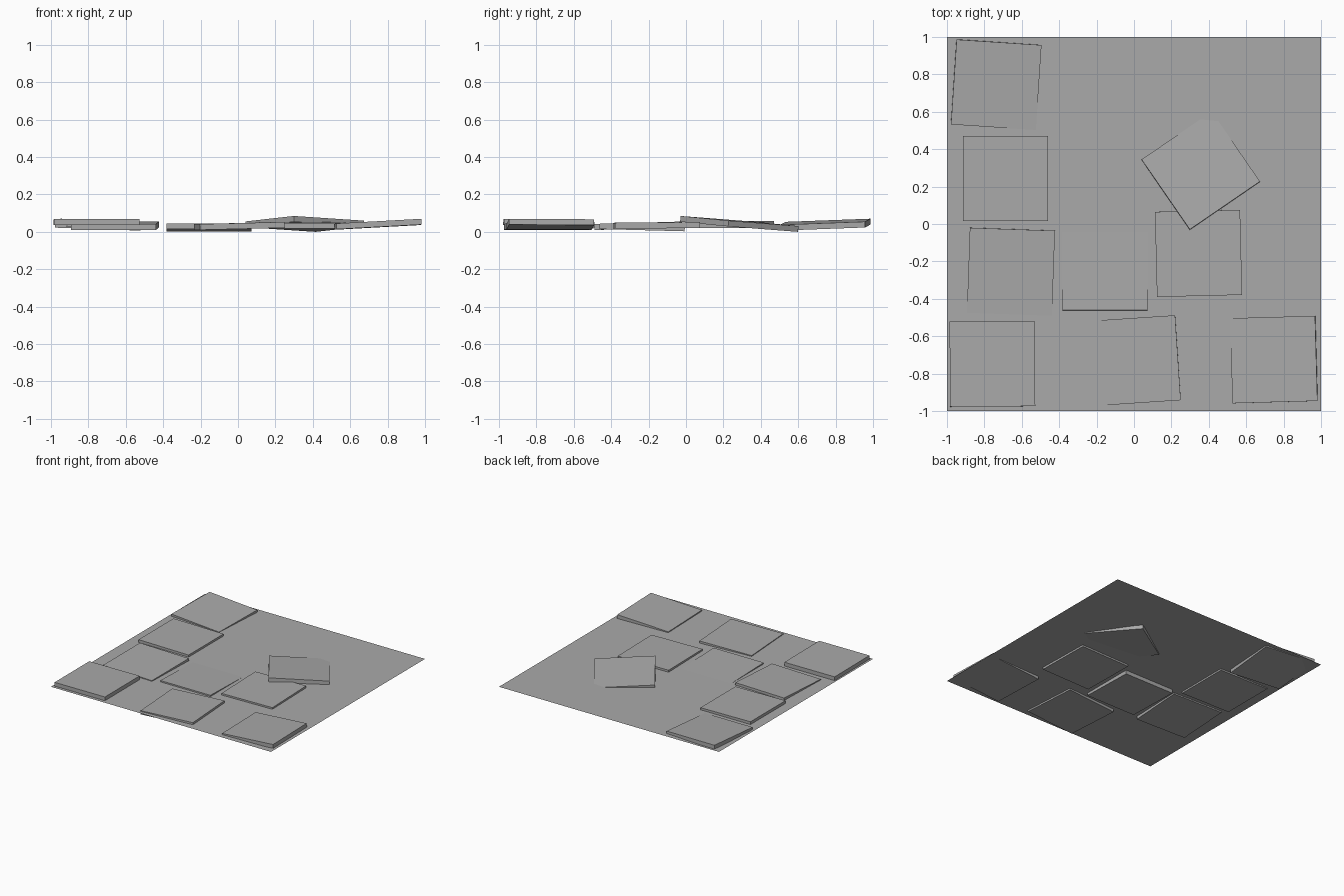
import bpy, math
from mathutils import Matrix, Vector

if "Cube" in bpy.data.objects:
    bpy.data.objects.remove(bpy.data.objects["Cube"])

# One flat grey for everything
grey = bpy.data.materials.new("stone_grey")
grey.diffuse_color = (0.4, 0.4, 0.4, 1)
grey.use_nodes = True
grey.node_tree.nodes["Principled BSDF"].inputs["Base Color"].default_value = grey.diffuse_color

SIZE, THICK, GROUND_Z = 0.455, 0.031, 0.035


def finish(obj, name):
    obj.name = name
    obj.data.name = name
    obj.data.materials.append(grey)


def slab(name, x, y, top, yaw, slope_u=0.0, slope_v=0.0):
    """Square slab: top height at its middle, turn in degrees, slopes along its own sides."""
    bpy.ops.mesh.primitive_cube_add(size=1)
    obj = bpy.context.object
    tilt = (Matrix.Rotation(math.radians(yaw), 4, 'Z')
            @ Matrix.Rotation(math.atan(slope_v), 4, 'X')
            @ Matrix.Rotation(-math.atan(slope_u), 4, 'Y'))
    obj.data.transform(Matrix.Translation(Vector((x, y, top - THICK / 2))) @ tilt
                       @ Matrix.Diagonal((SIZE, SIZE, THICK, 1)))
    finish(obj, name)


# Thin ground sheet that the slabs are sunk into
bpy.ops.mesh.primitive_plane_add(size=2, location=(0, 0, GROUND_Z))
finish(bpy.context.object, "ground_sheet")

# Loose paving slabs: x, y, top, yaw, slopes
slabs = {
    "slab_back_left": (-0.737, 0.745, 0.054, -3.8, -0.035, 0.037),
    "slab_left_upper": (-0.688, 0.243, 0.055, 0.0, -0.012, 0.0),
    "slab_left_lower": (-0.658, -0.255, 0.048, -2.0, 0.0, 0.03),
    "slab_front_left": (-0.757, -0.748, 0.067, 0.4, 0.0, -0.003),
    "slab_centre": (-0.156, -0.234, 0.040, 0.0, 0.0, -0.026),
    "slab_centre_right": (0.345, -0.157, 0.050, 1.4, 0.0, 0.006),
    "slab_tilted": (0.357, 0.285, 0.058, 34.6, -0.055, -0.064),
    "slab_front_middle": (0.008, -0.73, 0.047, 3.8, 0.024, 0.0),
    "slab_front_right": (0.748, -0.725, 0.056, 1.6, 0.055, -0.006),
}
for name, values in slabs.items():
    slab(name, *values)
